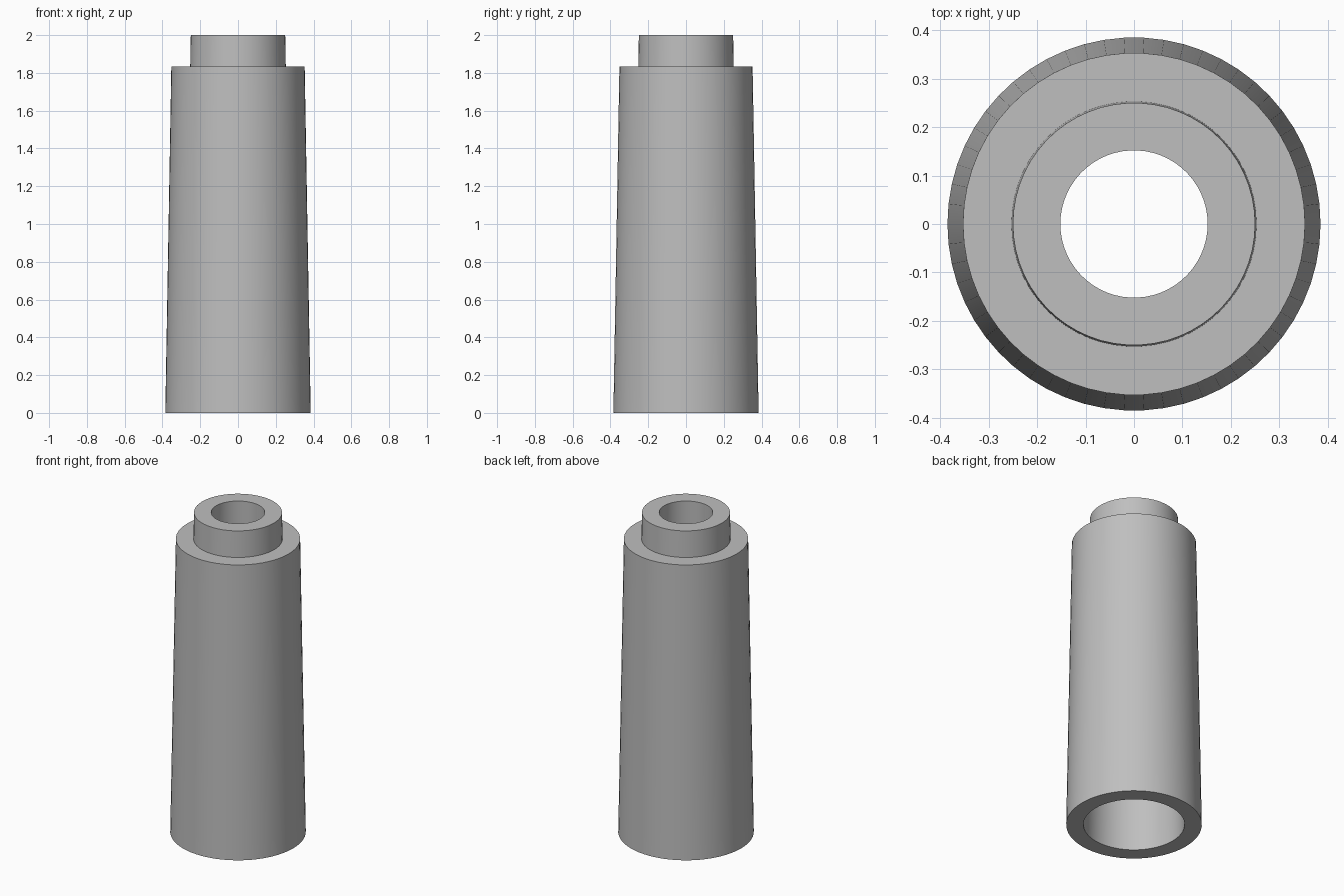
import bpy
import bmesh
from math import cos, sin, tau, radians

SEGMENTS = 58

cube = bpy.data.objects.get("Cube")
if cube:
    bpy.data.objects.remove(cube, do_unlink=True)

# Single grey material
GREY = (0.52, 0.52, 0.52, 1)
grey = bpy.data.materials.new("plain grey")
grey.use_nodes = True
grey.diffuse_color = GREY
grey.node_tree.nodes["Principled BSDF"].inputs["Base Color"].default_value = GREY


def lathe(name, profile, material):
    """Spin a closed (radius, height) profile around z."""
    bm = bmesh.new()
    rings = [[bm.verts.new((r * cos(tau * i / SEGMENTS), r * sin(tau * i / SEGMENTS), z))
              for i in range(SEGMENTS)] for r, z in profile]
    for lower, upper in zip(rings, rings[1:] + rings[:1]):
        for i in range(SEGMENTS):
            j = (i + 1) % SEGMENTS
            bm.faces.new((lower[i], lower[j], upper[j], upper[i]))
    bmesh.ops.recalc_face_normals(bm, faces=bm.faces)
    mesh = bpy.data.meshes.new(name)
    bm.to_mesh(mesh)
    bm.free()
    mesh.materials.append(material)
    obj = bpy.data.objects.new(name, mesh)
    bpy.context.collection.objects.link(obj)
    bpy.ops.object.select_all(action='DESELECT')
    obj.select_set(True)
    bpy.context.view_layer.objects.active = obj
    bpy.ops.object.shade_smooth_by_angle(angle=radians(30))
    return obj


# Tapered hollow sleeve with a narrower neck, even wall thickness
outside = [(0.385, 0), (0.353, 1.835), (0.253, 1.835), (0.25, 2)]
inside = [(0.152, 2), (0.154, 1.735), (0.255, 1.735), (0.287, 0)]
lathe("tapered_sleeve", outside + inside, grey)
